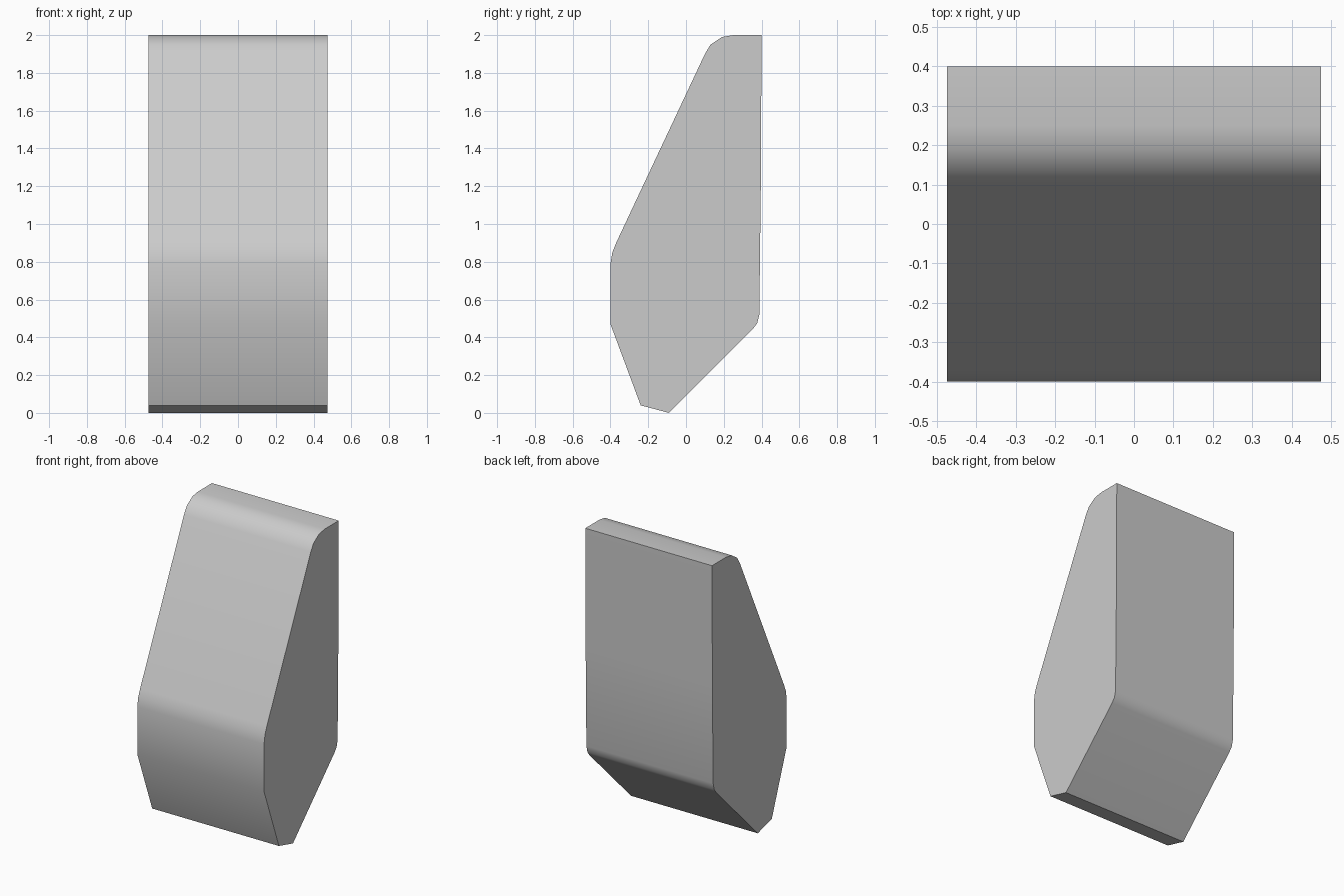
import bpy
import bmesh

cube = bpy.data.objects.get("Cube")
if cube:
    bpy.data.objects.remove(cube, do_unlink=True)

HALF_WIDTH = 0.475

# Side outline as (y, z)
profile = [
    (0.4, 2), (0.25, 2), (0.19, 1.99), (0.13, 1.95), (0.1, 1.9),
    (-0.37, 0.9), (-0.39, 0.85), (-0.4, 0.79), (-0.4, 0.47),
    (-0.24, 0.04), (-0.09, 0), (0.355, 0.445), (0.377, 0.475),
    (0.388, 0.52), (0.396, 1.2),
]

# Plain grey material
grey = bpy.data.materials.new("grey")
grey.use_nodes = True
colour = (0.6, 0.6, 0.6, 1)
grey.diffuse_color = colour
grey.node_tree.nodes["Principled BSDF"].inputs["Base Color"].default_value = colour

# Extrude the outline across the width
bm = bmesh.new()
side = bm.faces.new([bm.verts.new((-HALF_WIDTH, y, z)) for y, z in profile])
result = bmesh.ops.extrude_face_region(bm, geom=[side], use_keep_orig=True)
moved = [v for v in result["geom"] if isinstance(v, bmesh.types.BMVert)]
bmesh.ops.translate(bm, verts=moved, vec=(2 * HALF_WIDTH, 0, 0))
bmesh.ops.recalc_face_normals(bm, faces=bm.faces)

mesh = bpy.data.meshes.new("wedge_block")
bm.to_mesh(mesh)
bm.free()
mesh.materials.append(grey)
block = bpy.data.objects.new("wedge_block", mesh)
bpy.context.collection.objects.link(block)

# Smooth the rounded bends, keep the hard corners
bpy.ops.object.select_all(action="DESELECT")
block.select_set(True)
bpy.context.view_layer.objects.active = block
bpy.ops.object.shade_smooth_by_angle(angle=0.52)
